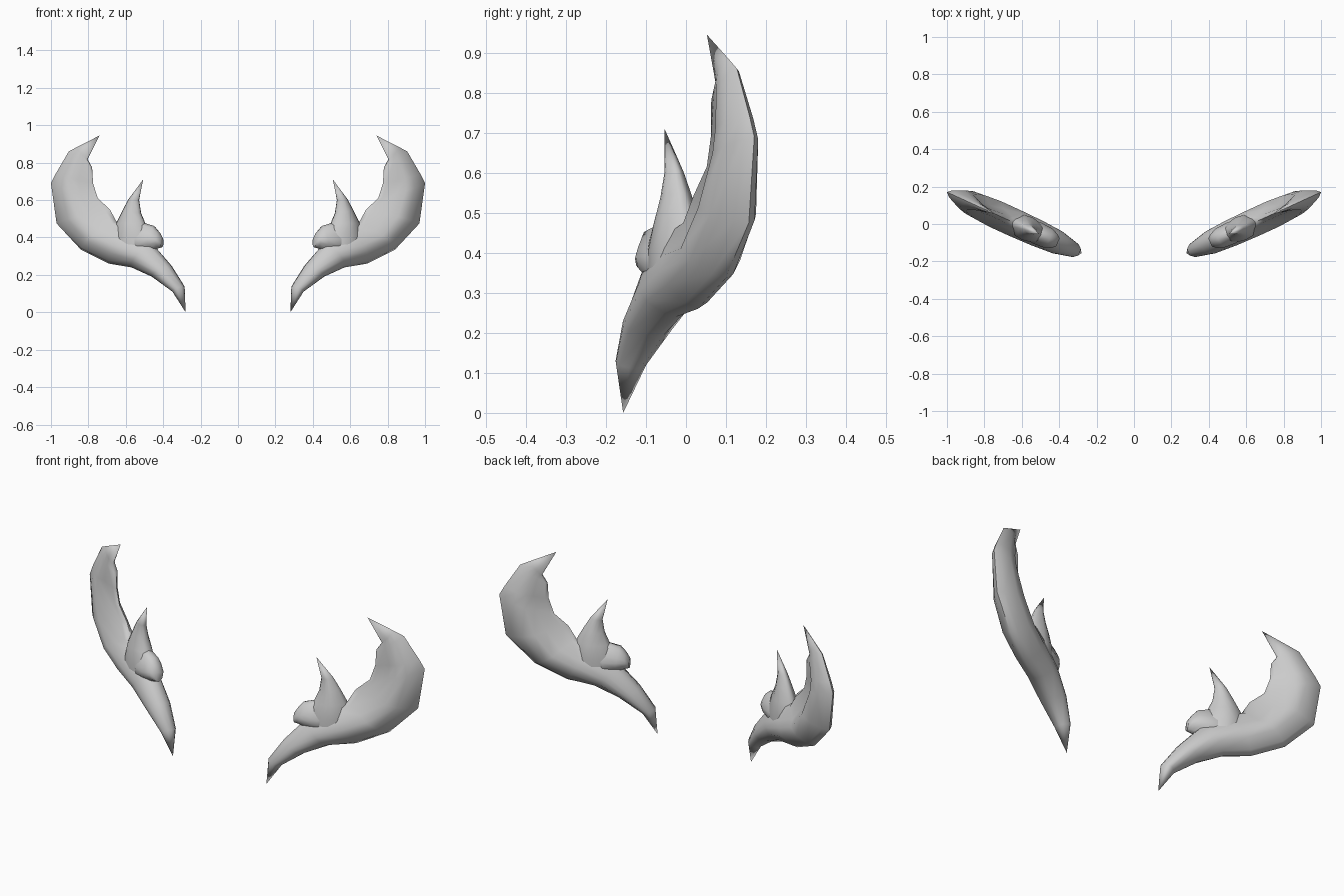
import bpy, bmesh, math
from mathutils import Vector

cube = bpy.data.objects.get("Cube")
if cube:
    bpy.data.objects.remove(cube, do_unlink=True)

grey = bpy.data.materials.new("horn grey")
grey.use_nodes = True
colour = (0.6, 0.6, 0.6, 1)
grey.diffuse_color = colour
grey.node_tree.nodes["Principled BSDF"].inputs["Base Color"].default_value = colour

# Each horn lies in an upright plane swept back away from the centre
SWEEP = 0.455
NORMAL = Vector((-SWEEP, 1, 0)).normalized()


def place(x, z, offset):
    return Vector((x, -0.157 + SWEEP * (x - 0.28), z)) + NORMAL * offset


def section(outer, inner, half, blade):
    """Closed ring from the sharp outer rim over the back to the inner edge and round the front."""
    profile = [(0.08, 0.4), (0.3, 0.92), (0.5, 1), (0.66, blade), (0.93, blade * 0.6)]
    ring = [(0, 0)] + profile + [(1, 0)] + [(u, -t) for u, t in reversed(profile)]
    a, b = Vector(outer), Vector(inner)
    return [place(*a.lerp(b, u), t * half) for u, t in ring]


def loft(name, stations, side):
    bm = bmesh.new()
    rings = [[bm.verts.new(p) for p in section(*s)] for s in stations]
    count = len(rings[0])
    for r, s in zip(rings, rings[1:]):
        for i in range(count):
            j = (i + 1) % count
            bm.faces.new((r[i], r[j], s[j], s[i]))
    for end in (rings[0], rings[-1]):
        bm.faces.new(end)
    for v in bm.verts:
        v.co.x *= side
    bmesh.ops.remove_doubles(bm, verts=bm.verts, dist=0.0005)
    bmesh.ops.dissolve_degenerate(bm, edges=bm.edges, dist=0.0005)
    bmesh.ops.recalc_face_normals(bm, faces=bm.faces)
    mesh = bpy.data.meshes.new(name)
    bm.to_mesh(mesh)
    bm.free()
    mesh.materials.append(grey)
    for p in mesh.polygons:
        p.use_smooth = True
    mesh.set_sharp_from_angle(angle=math.radians(65))
    bpy.context.collection.objects.link(bpy.data.objects.new(name, mesh))


# Stations: outer edge (x, z), inner edge (x, z), half thickness, inner thinning
main_beam = [
    ((0.28, 0), (0.28, 0), 0, 1),
    ((0.35, 0.11), (0.29, 0.14), 0.04, 0.9),
    ((0.46, 0.19), (0.36, 0.25), 0.064, 0.9),
    ((0.57, 0.24), (0.46, 0.37), 0.072, 0.9),
    ((0.69, 0.26), (0.59, 0.46), 0.075, 0.85),
    ((0.84, 0.335), (0.65, 0.485), 0.075, 0.6),
    ((0.97, 0.475), (0.685, 0.55), 0.068, 0.45),
    ((1.0, 0.69), (0.75, 0.61), 0.052, 0.45),
    ((0.975, 0.74), (0.775, 0.69), 0.044, 0.5),
    ((0.905, 0.86), (0.78, 0.775), 0.026, 0.8),
    ((0.86, 0.884), (0.805, 0.815), 0.018, 0.9),
    ((0.74, 0.945), (0.74, 0.945), 0, 1),
]
spike = [
    ((0.67, 0.3), (0.46, 0.33), 0.06, 0.9),
    ((0.67, 0.4), (0.47, 0.41), 0.066, 0.9),
    ((0.65, 0.48), (0.495, 0.47), 0.055, 0.9),
    ((0.615, 0.55), (0.52, 0.53), 0.038, 0.9),
    ((0.585, 0.605), (0.53, 0.6), 0.023, 0.9),
    ((0.507, 0.71), (0.507, 0.71), 0, 1),
]
bump = [
    ((0.407, 0.347), (0.407, 0.4), 0.024, 0.9),
    ((0.425, 0.342), (0.425, 0.43), 0.04, 0.9),
    ((0.47, 0.32), (0.45, 0.462), 0.056, 0.85),
    ((0.53, 0.3), (0.51, 0.48), 0.06, 0.75),
    ((0.6, 0.32), (0.56, 0.48), 0.04, 0.9),
]

for side, word in ((1, "left"), (-1, "right")):
    loft(word + "_main_beam", main_beam, side)
    loft(word + "_spike", spike, side)
    loft(word + "_bump", bump, side)
